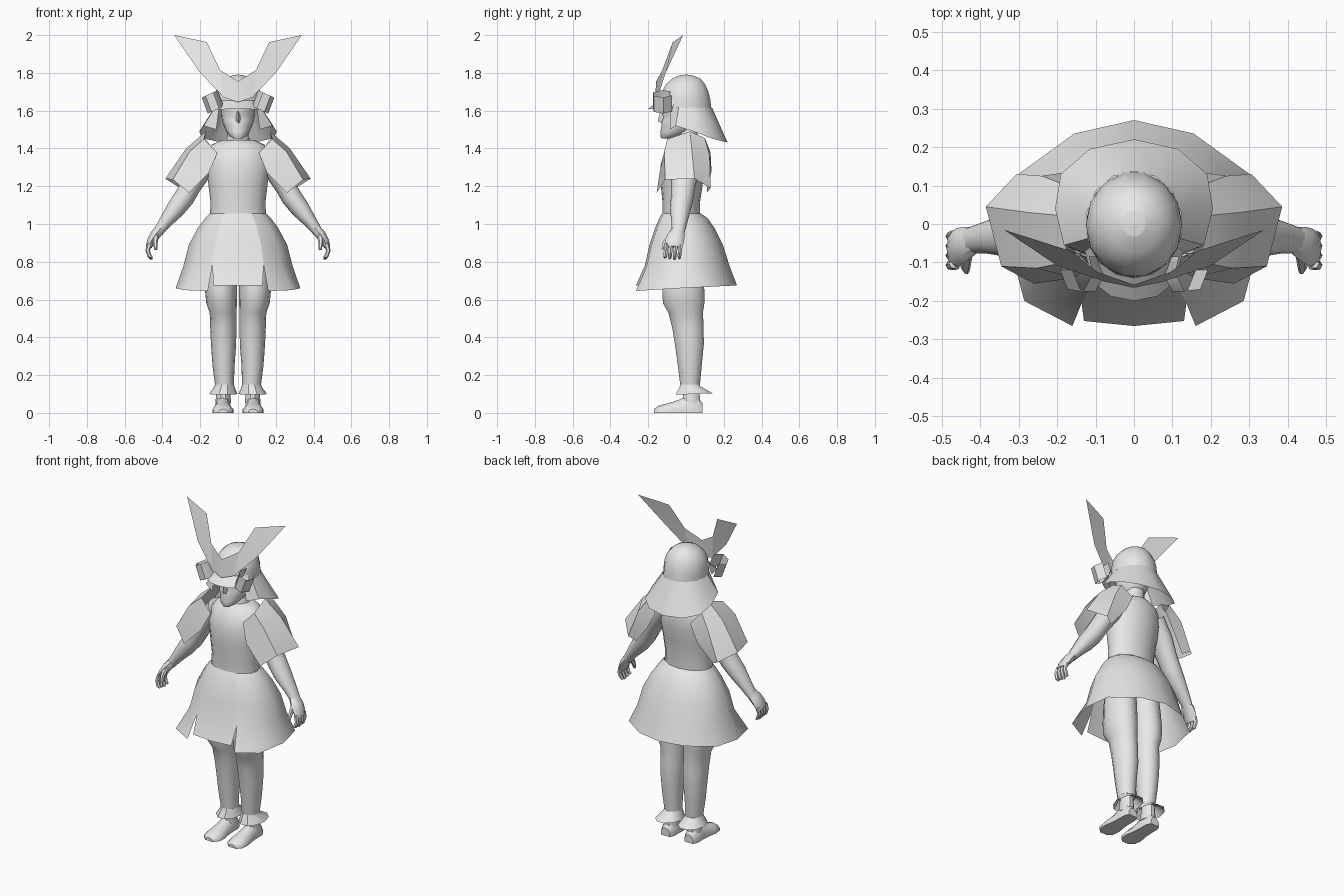
import bpy, bmesh, math
from mathutils import Vector

grey = bpy.data.materials.new("plain grey")
grey.diffuse_color = (0.8, 0.8, 0.8, 1)


def grid(name, rows, closed=False, caps=False, mirror=False, angle=40):
    """Skin rows of points with quads; optionally closed round, capped and mirrored in x."""
    bm = bmesh.new()
    vs = [[bm.verts.new(p) for p in r] for r in rows]
    n = len(rows[0])
    for a, b in zip(vs, vs[1:]):
        for i in range(n if closed else n - 1):
            j = (i + 1) % n
            bm.faces.new((a[i], a[j], b[j], b[i]))
    if caps:
        bm.faces.new(vs[0])
        bm.faces.new(vs[-1])
    bmesh.ops.remove_doubles(bm, verts=bm.verts, dist=1e-5)
    bmesh.ops.recalc_face_normals(bm, faces=bm.faces)
    if mirror:
        other = bmesh.ops.duplicate(bm, geom=bm.verts[:] + bm.edges[:] + bm.faces[:])["geom"]
        for v in [g for g in other if isinstance(g, bmesh.types.BMVert)]:
            v.co.x *= -1
        bmesh.ops.reverse_faces(bm, faces=[g for g in other if isinstance(g, bmesh.types.BMFace)])
        bmesh.ops.remove_doubles(bm, verts=[v for v in bm.verts if abs(v.co.x) < 1e-4], dist=1e-4)
    me = bpy.data.meshes.new(name)
    bm.to_mesh(me)
    bm.free()
    me.materials.append(grey)
    ob = bpy.data.objects.new(name, me)
    bpy.context.collection.objects.link(ob)
    bpy.ops.object.select_all(action='DESELECT')
    ob.select_set(True)
    bpy.context.view_layer.objects.active = ob
    bpy.ops.object.shade_smooth_by_angle(angle=math.radians(angle))
    return ob


def ring(z, rx, y0, y1, n=16, cx=0, dz=0):
    """Level oval from y0 to y1; dz lifts its back and lowers its front."""
    out = []
    for i in range(n):
        t = 2 * math.pi * i / n
        s = math.sin(t)
        out.append((cx + rx * math.cos(t), (y0 + y1) / 2 + (y1 - y0) / 2 * s, z + dz * s))
    return out


def tube(name, path, n=10, mirror=True):
    """Limb along a path of (x, y, z, radius across, radius in y)."""
    pts = [Vector(p[:3]) for p in path]
    rows = []
    for i, p in enumerate(path):
        d = (pts[min(i + 1, len(pts) - 1)] - pts[max(i - 1, 0)]).normalized()
        u = d.cross(Vector((0, 1, 0))).normalized()
        w = u.cross(d)
        rows.append([pts[i] + u * p[3] * math.cos(2 * math.pi * k / n)
                     + w * p[4] * math.sin(2 * math.pi * k / n) for k in range(n)])
    return grid(name, rows, True, True, mirror)


# Body
grid("torso", [ring(*r) for r in [
    (1.03, .148, -.125, .075), (1.12, .146, -.125, .075), (1.22, .158, -.135, .09),
    (1.31, .172, -.135, .105), (1.38, .165, -.115, .105), (1.42, .14, -.085, .095),
    (1.445, .085, -.06, .08)]], True, True)
grid("neck", [ring(*r, n=12) for r in [
    (1.42, .08, -.055, .08), (1.46, .056, -.045, .06), (1.54, .056, -.05, .06)]], True, True)

# Head, with eye sockets pressed in
head = [ring(*r) for r in [
    (1.452, .022, -.13, -.075), (1.465, .045, -.135, -.04), (1.49, .062, -.135, .03),
    (1.52, .076, -.13, .07), (1.55, .085, -.128, .09), (1.572, .088, -.126, .1),
    (1.6, .09, -.13, .105), (1.66, .09, -.115, .105)]]
for i in (10, 11, 13, 14):
    x, y, z = head[5][i]
    head[5][i] = (x, y + .012, z)
grid("head", head, True, True)
grid("nose", [[(-.008, -.12, 1.595), (0, -.135, 1.598), (.008, -.12, 1.595)],
              [(-.014, -.12, 1.55), (0, -.15, 1.545), (.014, -.12, 1.55)],
              [(-.012, -.12, 1.535), (0, -.125, 1.533), (.012, -.12, 1.535)]], angle=60)

# Arms, hands and fingers
tube("arm", [(.13, 0, 1.37, .062, .085), (.2, -.005, 1.28, .06, .075), (.25, -.015, 1.2, .054, .064),
             (.285, -.02, 1.14, .055, .06), (.33, -.03, 1.08, .05, .056), (.385, -.035, 1.01, .035, .042),
             (.425, -.042, .955, .026, .034)], 12)
tube("palm", [(.41, -.04, .975, .026, .033), (.44, -.052, .94, .027, .046),
              (.462, -.062, .905, .022, .05), (.472, -.065, .878, .016, .044)], 8)
for k in range(4):
    y = -.028 - .025 * k
    tube("finger", [(.468, y, .895, .013, .013), (.478, y - .004, .86, .012, .012),
                    (.468, y - .007, .83, .011, .011), (.456, y - .008, .812 + .006 * abs(k - 1), .007, .007)], 6)
tube("thumb", [(.435, -.08, .94, .016, .016), (.438, -.112, .9, .013, .014),
               (.435, -.122, .865, .008, .009)], 6)

# Legs, trouser cuffs and feet
grid("leg", [ring(z, (b - a) / 2, y0, y1, 14, (a + b) / 2) for z, a, b, y0, y1 in [
    (.98, .003, .15, -.11, .07), (.75, .003, .172, -.125, .09), (.65, .005, .175, -.128, .1),
    (.58, .006, .168, -.125, .1), (.53, .008, .15, -.095, .092), (.45, .008, .147, -.075, .096),
    (.36, .01, .143, -.06, .096), (.25, .018, .135, -.045, .085), (.15, .022, .122, -.032, .075)]],
    True, True, True)
grid("trouser_cuff", [ring(.15, .05, -.032, .075, 10, .072), ring(.14, .053, -.036, .08, 10, .072),
                      ring(.1, .075, -.06, .145, 10, .078, .004)], True, False, True, 35)
tube("ankle", [(.078, .03, .14, .034, .042), (.078, .028, .05, .042, .05)], 10)
foot = []
for y, w, h in [(.088, .03, .05), (.06, .042, .085), (.01, .042, .095), (-.04, .045, .068),
                (-.1, .055, .05), (-.145, .05, .038), (-.17, .025, .02)]:
    cx = .08
    foot.append([(cx - w, y, 0), (cx - w, y, h * .4), (cx - w * .6, y, h * .85), (cx, y, h),
                 (cx + w * .6, y, h * .85), (cx + w, y, h * .4), (cx + w, y, 0)])
grid("foot", foot, True, True, True)

# Flared skirt: smooth rings to the hem, cut open by two slits at the front
hem = [(.13, -.252, .675), (.16, -.265, .645), (.285, -.2, .65), (.33, -.03, .66),
       (.3, .13, .668), (.155, .235, .673), (0, .27, .676)]


def skirt_row(rx, y0, y1, z):
    angles = [-62, -62, -38, -6, 30, 62, 90]
    c, ry = (y0 + y1) / 2, (y1 - y0) / 2
    return [(rx * math.cos(math.radians(a)) if a < 90 else 0, c + ry * math.sin(math.radians(a)), z)
            for a in angles]


rows = [skirt_row(*r) for r in [(.15, -.128, .08, 1.055), (.176, -.145, .115, 1.03),
                                (.213, -.17, .15, .98), (.262, -.205, .195, .89),
                                (.29, -.233, .23, .78)]]
grid("skirt_sides", [r[1:] for r in rows] + [hem[1:]], mirror=True)
grid("skirt_front_panel", [[r[0], (0, r[0][1] - .012, r[0][2])] for r in rows]
     + [[hem[0], (0, -.265, .675)]], mirror=True)

# Shoulder guards: front to back strips, from the neck outwards
grid("shoulder_guard", [
    [(.11, -.11, 1.375), (.18, -.1, 1.45), (.17, .02, 1.49), (.175, .1, 1.455), (.12, .13, 1.38)],
    [(.155, -.14, 1.27), (.255, -.115, 1.385), (.275, .03, 1.4), (.24, .125, 1.36), (.17, .135, 1.28)],
    [(.26, -.155, 1.165), (.345, -.11, 1.235), (.385, .045, 1.24), (.305, .13, 1.19), (.26, .11, 1.165)]],
    mirror=True, angle=25)

# Helmet bowl
grid("helmet_bowl", [ring(*r, n=14) for r in [
    (1.615, .126, -.14, .137), (1.66, .125, -.138, .132), (1.7, .119, -.13, .122),
    (1.74, .1, -.108, .104), (1.77, .07, -.075, .078), (1.787, .03, -.033, .035)]], True, False)
grid("helmet_crown", [ring(1.787, .03, -.033, .035, 14), ring(1.791, .003, -.003, .003, 14)], True, True)

# Neck guard sweeping round the back
upper = [(.126 * math.cos(math.radians(a)), .138 * math.sin(math.radians(a)), 1.618)
         for a in (-38, -16, 12, 38, 64)] + [(0, .137, 1.618)]
lower = [(.115, -.085, 1.5), (.182, -.055, 1.52), (.205, .04, 1.49), (.19, .13, 1.455),
         (.115, .195, 1.437), (0, .22, 1.432)]
grid("neck_guard", [upper, lower], mirror=True)

# Visor brim
arc = [math.radians(a) for a in (-90, -68, -46, -25)]
grid("visor", [[(.126 * math.cos(a), -.002 + .138 * math.sin(a), 1.655) for a in arc],
               [(0, -.2, 1.61), (.06, -.188, 1.608), (.108, -.15, 1.606), (.128, -.07, 1.61)]], mirror=True)

# Curled side flaps of the helmet
curl = []
for x, y in [(.1, -.085), (.09, -.13), (.115, -.175), (.155, -.17), (.175, -.12), (.15, -.075)]:
    tilt = (x - .13) * .45
    curl.append([(x + .017, y, 1.69 - tilt), (x - .015, y, 1.605 - tilt)])
grid("helmet_flap", curl, mirror=True, angle=50)

# Horned crest, swept back towards its tips
crest = [[(0, -.165, 1.645), (0, -.158, 1.755)], [(.075, -.15, 1.67), (.095, -.125, 1.815)],
         [(.2, -.108, 1.8), (.165, -.07, 1.963)]]
grid("crest", crest[:2], mirror=True)
grid("crest_horn", [crest[1], crest[2], [(.338, -.015, 2.0), (.165, -.07, 1.963)]], mirror=True)
